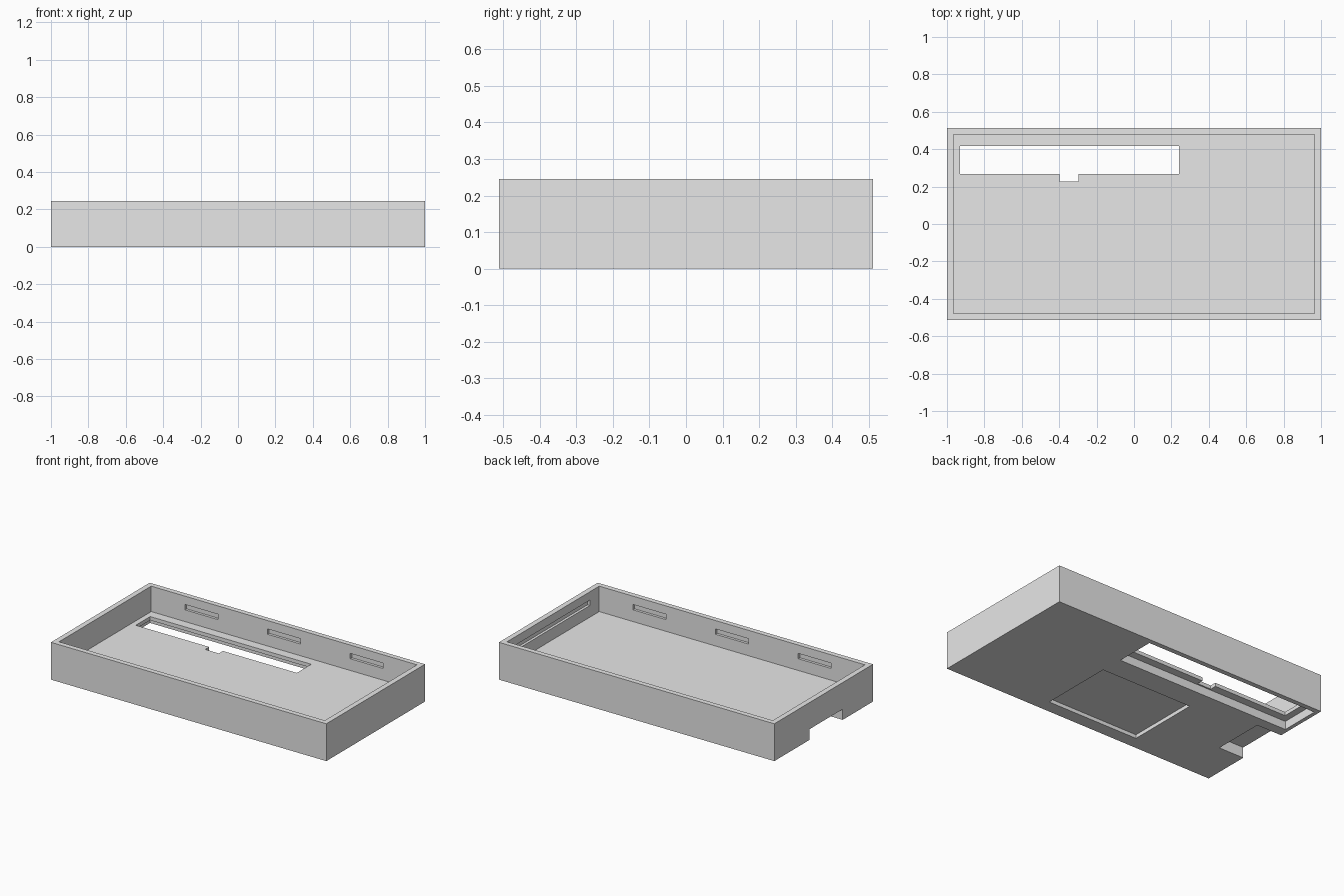
import bpy
import bmesh

if "Cube" in bpy.data.objects:
    bpy.data.objects.remove(bpy.data.objects["Cube"], do_unlink=True)

HEIGHT = 0.245
FLOOR = 0.078       # top of the tray floor
IN_X, IN_Y = 0.965, 0.478   # inner half sizes
SLOT_Z = (0.155, 0.19)
OVER = 0.05         # how far cutters reach past open sides

grey = bpy.data.materials.new("plain grey")
grey.use_nodes = True
grey.diffuse_color = (0.8, 0.8, 0.8, 1)
grey.node_tree.nodes["Principled BSDF"].inputs["Base Color"].default_value = (0.8, 0.8, 0.8, 1)


def box(name, xs, ys, zs):
    """Box spanning the given ranges."""
    bm = bmesh.new()
    bmesh.ops.create_cube(bm, size=1)
    for v in bm.verts:
        v.co = [r[0] if c < 0 else r[1] for c, r in zip(v.co, (xs, ys, zs))]
    mesh = bpy.data.meshes.new(name)
    bm.to_mesh(mesh)
    bm.free()
    obj = bpy.data.objects.new(name, mesh)
    bpy.context.collection.objects.link(obj)
    mesh.materials.append(grey)
    return obj


def cut(target, name, xs, ys, zs):
    """Subtract a box from the target and discard the cutter."""
    cutter = box(name, xs, ys, zs)
    cutter.hide_render = True
    mod = target.modifiers.new(name, "BOOLEAN")
    mod.operation = "DIFFERENCE"
    mod.solver = "EXACT"
    mod.object = cutter
    bpy.context.view_layer.objects.active = target
    bpy.ops.object.modifier_apply(modifier=mod.name)
    bpy.data.objects.remove(cutter, do_unlink=True)


# Outer block hollowed into an open tray
tray = box("tray_case", (-1, 1), (-0.512, 0.512), (0, HEIGHT))
cut(tray, "tray_hollow", (-IN_X, IN_X), (-IN_Y, IN_Y), (FLOOR, HEIGHT + OVER))

# Clip slots inside the front and back walls
for side in (-1, 1):
    ys = sorted((side * (IN_Y - OVER), side * (IN_Y + 0.017)))
    for x in (-0.6, 0, 0.6):
        cut(tray, "clip_slot", (x - 0.12, x + 0.12), ys, SLOT_Z)

# Long slot inside the left end wall
cut(tray, "end_slot", (IN_X - OVER, IN_X + 0.017), (-0.38, 0.38), SLOT_Z)

# Underside recess around the long floor opening
cut(tray, "opening_recess", (-0.975, 0.285), (0.216, 0.48), (-OVER, 0.054))

# Floor opening with its small tab
cut(tray, "floor_opening", (-0.93, 0.24), (0.268, 0.417), (-OVER, FLOOR + OVER))
cut(tray, "opening_tab", (-0.397, -0.297), (0.226, 0.29), (-OVER, FLOOR + OVER))

# Shallow rectangular pocket under the floor
cut(tray, "label_pocket", (-0.372, 0.29), (-0.426, 0.064), (-OVER, 0.024))

# Notch through the bottom of the right end
cut(tray, "cable_notch", (-1 - OVER, -0.818), (-0.197, 0.148), (-OVER, 0.07))
